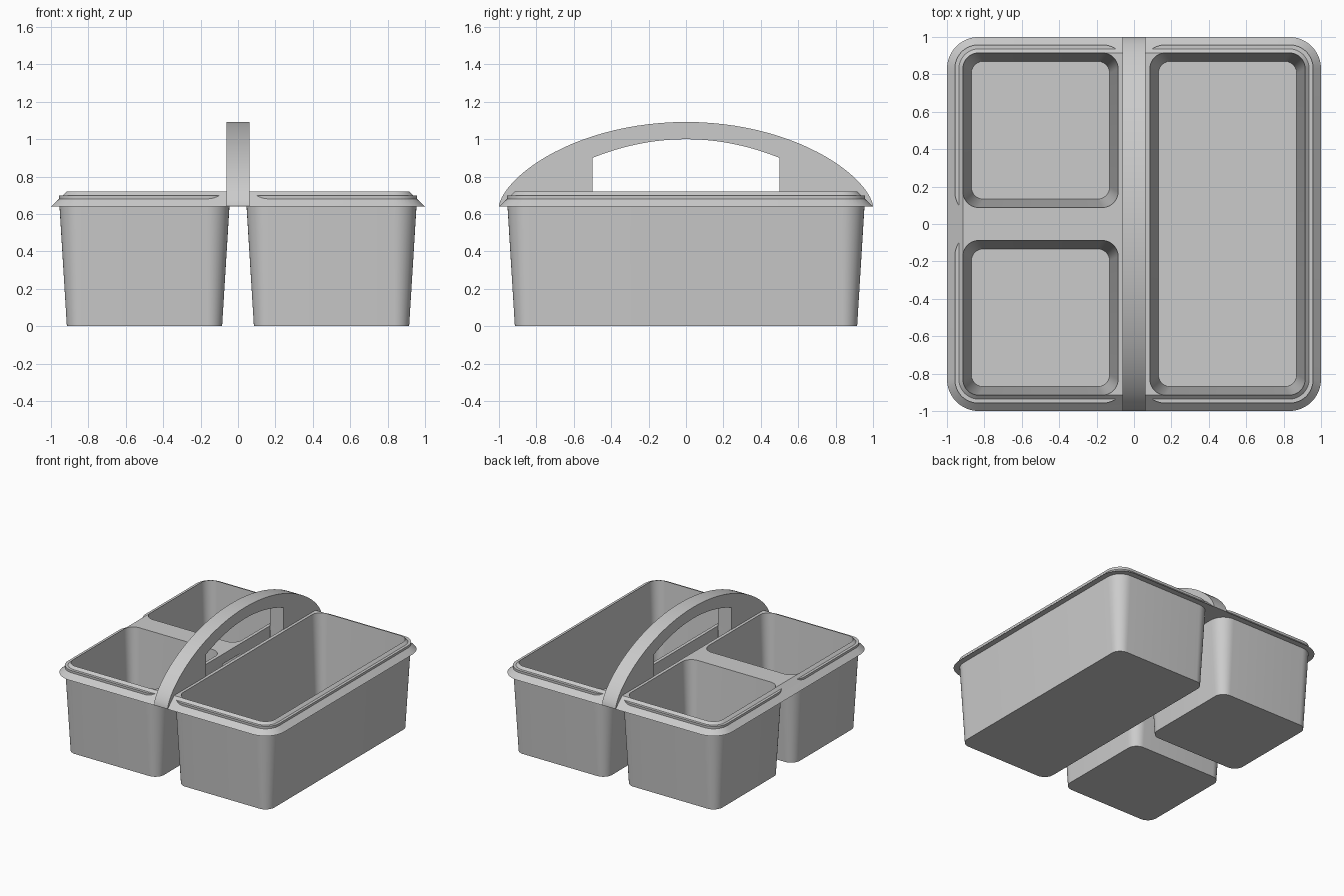
import bpy, bmesh
from math import sin, cos, pi, radians

cube = bpy.data.objects.get("Cube")
if cube:
    bpy.data.objects.remove(cube)

grey = bpy.data.materials.new("light grey plastic")
grey.use_nodes = True
GREY = (0.6, 0.6, 0.6, 1)
grey.diffuse_color = GREY
grey.node_tree.nodes["Principled BSDF"].inputs["Base Color"].default_value = GREY


def finish(name, bm):
    bmesh.ops.recalc_face_normals(bm, faces=bm.faces)
    mesh = bpy.data.meshes.new(name)
    bm.to_mesh(mesh)
    bm.free()
    mesh.materials.append(grey)
    ob = bpy.data.objects.new(name, mesh)
    bpy.context.collection.objects.link(ob)
    return ob


def ring(bm, box, inset, r, z, steps=10):
    """Rounded rectangle outline; box is x0, x1, y0, y1."""
    x0, x1, y0, y1 = box
    x0, x1, y0, y1 = x0 + inset, x1 - inset, y0 + inset, y1 - inset
    centres = [(x1 - r, y1 - r), (x0 + r, y1 - r), (x0 + r, y0 + r), (x1 - r, y0 + r)]
    verts = []
    for q, (cx, cy) in enumerate(centres):
        for i in range(steps + 1):
            a = (q + i / steps) * pi / 2
            verts.append(bm.verts.new((cx + r * cos(a), cy + r * sin(a), z)))
    return verts


def loft(name, box, levels):
    """Closed solid through rounded rectangles given as (inset, radius, z)."""
    bm = bmesh.new()
    rings = [ring(bm, box, *lv) for lv in levels]
    for a, b in zip(rings, rings[1:]):
        for i in range(len(a)):
            j = (i + 1) % len(a)
            bm.faces.new((a[i], a[j], b[j], b[i]))
    bm.faces.new(rings[0])
    bm.faces.new(rings[-1])
    return finish(name, bm)


def boolean(target, other, operation):
    mod = target.modifiers.new("cut", 'BOOLEAN')
    mod.operation = operation
    mod.solver = 'EXACT'
    mod.object = other
    bpy.context.view_layer.objects.active = target
    bpy.ops.object.modifier_apply(modifier=mod.name)
    bpy.data.objects.remove(other)


# Tray: sloped rim slab with three tapered bins hanging below it
tray = loft("tray", (-1, 1, -1, 1), [(0, 0.17, 0.64), (0.085, 0.085, 0.72)])
bins = [(0.085, 0.915, -0.915, 0.915),
        (-0.915, -0.085, 0.088, 0.915),
        (-0.915, -0.085, -0.915, -0.088)]
for box in bins:
    boolean(tray, loft("bin_shell", box, [(0, 0.08, 0), (-0.043, 0.125, 0.70)]), 'UNION')
for box in bins:
    boolean(tray, loft("bin_hollow", box, [(0.045, 0.065, 0.04), (0, 0.085, 0.72),
                                           (0, 0.085, 0.80)]), 'DIFFERENCE')
# Slot under the grip
boolean(tray, loft("slot", (-0.058, 0.058, -0.5, 0.5),
                   [(0, 0.001, 0.6), (0, 0.001, 0.8)]), 'DIFFERENCE')

# Arched handle: side profile pushed across the tray
N = 48
profile = []
for i in range(N + 1):
    y = -cos(pi * i / N)
    profile.append((y, 0.642 + 0.45 * max(0, 1 - y * y) ** 0.65))
profile.append((0.5, 0.642))
for i in range(25):
    y = 0.5 - i / 24
    profile.append((y, 1.0 - 0.4 * y * y))
profile.append((-0.5, 0.642))
bm = bmesh.new()
face = bm.faces.new([bm.verts.new((-0.062, y, z)) for y, z in profile])
out = bmesh.ops.extrude_face_region(bm, geom=[face])
for v in out["geom"]:
    if isinstance(v, bmesh.types.BMVert):
        v.co.x = 0.062
handle = finish("handle", bm)

# Smooth the rounded corners and the arch, keep the creases sharp
for ob in (tray, handle):
    bpy.ops.object.select_all(action='DESELECT')
    ob.select_set(True)
    bpy.context.view_layer.objects.active = ob
    bpy.ops.object.shade_smooth_by_angle(angle=radians(25))
